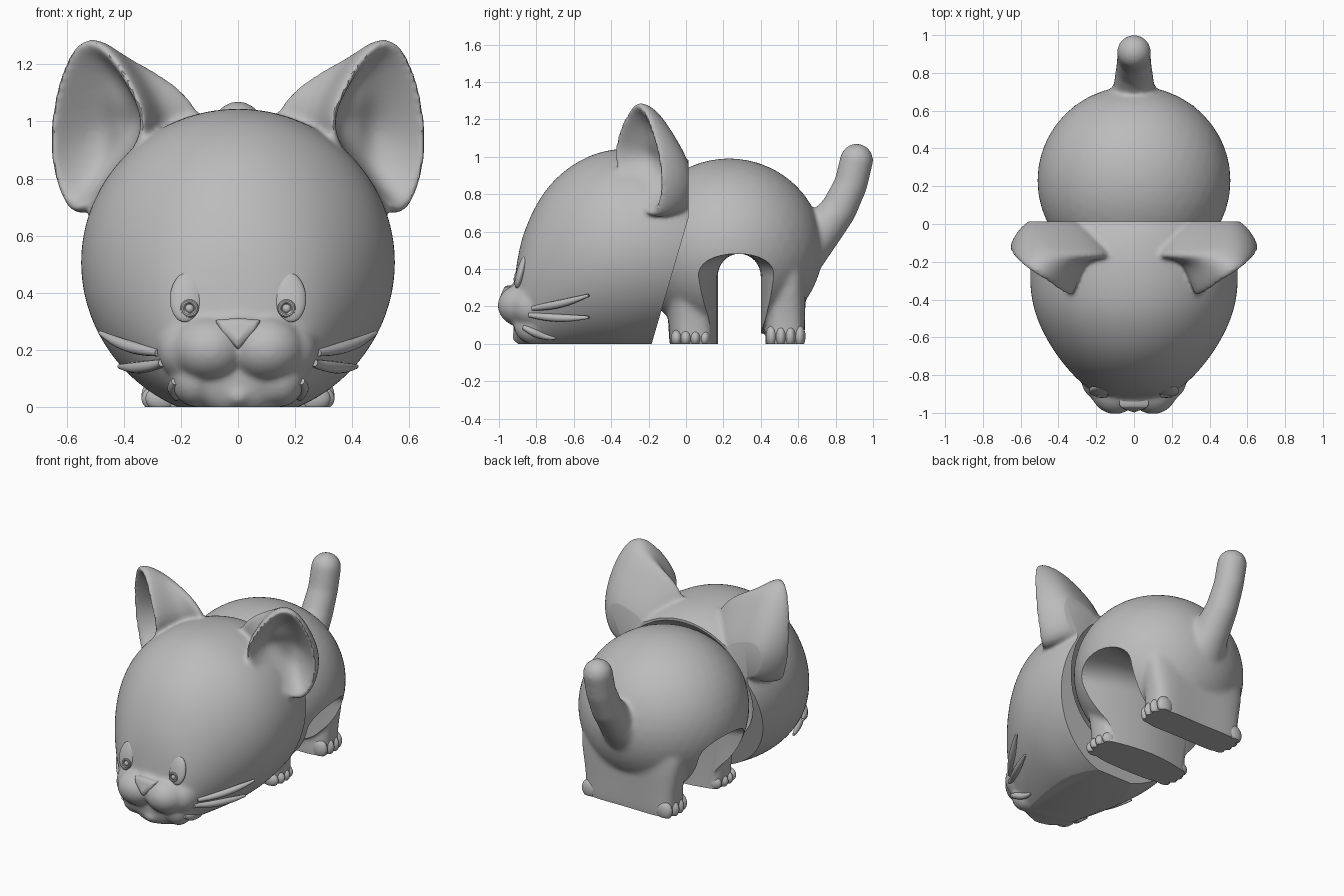
import bpy, bmesh, math
from mathutils import Vector, Matrix

cube = bpy.data.objects.get("Cube")
if cube:
    bpy.data.objects.remove(cube)

GREY = (0.5, 0.5, 0.5, 1)
mat = bpy.data.materials.new("plain grey")
mat.use_nodes = True
mat.diffuse_color = GREY
mat.node_tree.nodes["Principled BSDF"].inputs["Base Color"].default_value = GREY


def select(objs):
    bpy.ops.object.select_all(action='DESELECT')
    for o in objs:
        o.select_set(True)
    bpy.context.view_layer.objects.active = objs[0]


def make(name, bm):
    bmesh.ops.recalc_face_normals(bm, faces=bm.faces)
    me = bpy.data.meshes.new(name)
    bm.to_mesh(me)
    bm.free()
    me.materials.append(mat)
    ob = bpy.data.objects.new(name, me)
    bpy.context.collection.objects.link(ob)
    return ob


def modify(ob, kind, **settings):
    m = ob.modifiers.new(kind, kind)
    for key, value in settings.items():
        setattr(m, key, value)
    select([ob])
    bpy.ops.object.modifier_apply(modifier=m.name)


def ball(name, c, r, tilt=0):
    bm = bmesh.new()
    m = Matrix.Translation(c) @ Matrix.Rotation(tilt, 4, 'Y') @ Matrix.Diagonal((*r, 1))
    bmesh.ops.create_icosphere(bm, subdivisions=4, radius=1, matrix=m)
    return make(name, bm)


def loft(name, rings, levels=2):
    bm = bmesh.new()
    loops = [[bm.verts.new(p) for p in ring] for ring in rings]
    n = len(loops[0])
    for a, b in zip(loops, loops[1:]):
        for i in range(n):
            bm.faces.new((a[i], a[(i + 1) % n], b[(i + 1) % n], b[i]))
    for end in (loops[0], loops[-1]):
        bm.faces.new(end)
    ob = make(name, bm)
    if levels:
        modify(ob, 'SUBSURF', levels=levels)
    return ob


def fuse(name, objs, iterations):
    select(objs)
    bpy.ops.object.join()
    ob = objs[0]
    ob.name = name
    modify(ob, 'REMESH', mode='VOXEL', voxel_size=0.011)
    modify(ob, 'SMOOTH', factor=0.5, iterations=iterations)
    return ob


def trim(ob, point, normal):
    bm = bmesh.new()
    bm.from_mesh(ob.data)
    cut = bmesh.ops.bisect_plane(bm, geom=bm.verts[:] + bm.edges[:] + bm.faces[:],
                                 plane_co=point, plane_no=normal, clear_outer=True)
    edges = [e for e in cut["geom_cut"] if isinstance(e, bmesh.types.BMEdge)]
    bmesh.ops.holes_fill(bm, edges=edges)
    bm.to_mesh(ob.data)
    bm.free()


def carve(ob, cutter):
    modify(ob, 'BOOLEAN', operation='DIFFERENCE', solver='EXACT', object=cutter)
    bpy.data.objects.remove(cutter)


def finish(ob):
    ob.data.materials.clear()
    ob.data.materials.append(mat)
    for p in ob.data.polygons:
        p.material_index = 0
    select([ob])
    bpy.ops.object.shade_smooth_by_angle(angle=math.radians(35))


TURN = [2 * math.pi * i / 24 for i in range(24)]


# Body: round trunk, two leg pairs, tail
def leg_pair(y, lean, pinch):
    rings = []
    for z, hx, hy, power in ((-.08, .32, .135, .6), (.02, .32, .135, .6), (.15, .325, .13, .65),
                             (.28, .355, .13, .75), (.42, .37, .125, .9), (.55, .28, .08, 1)):
        ring = []
        for t in TURN:
            c, s = (math.copysign(abs(v) ** power, v) for v in (math.cos(t), math.sin(t)))
            ring.append((hx * c, y + lean * z + hy * s * (1 - pinch * (1 - c * c)), z))
        rings.append(ring)
    return loft("legs", rings, 1)


BODY_C, BODY_R = (0, .23, .51), Vector((.512, .502, .482))
parts = [ball("trunk", BODY_C, BODY_R), leg_pair(.045, -.08, 0), leg_pair(.528, .05, .25)]
tail = ((.56, .47, .17), (.71, .585, .112), (.815, .715, .097), (.88, .85, .09), (.912, .982, .09))
for (y0, z0, r0), (y1, z1, r1) in zip(tail, tail[1:]):
    for k in range(6):
        f = k / 5
        r = r0 + (r1 - r0) * f
        parts.append(ball("tail", (0, y0 + (y1 - y0) * f, z0 + (z1 - z0) * f), (r, r, r)))
body = fuse("body_with_legs_and_tail", parts, 25)
trim(body, (0, 0, 0), (0, 0, -1))

# Flared archway between front and back legs
rings = []
for k in range(-8, 9):
    x = k * .08
    hw = .115 + .09 * (x / .45) ** 2
    cy = .285 - .01 * abs(x) / .45
    arch = [math.pi * i / 16 for i in range(17)]
    rings.append([(x, cy - hw, -.1)]
                 + [(x, cy - hw * math.cos(a), .36 + .122 * math.sin(a)) for a in arch]
                 + [(x, cy + hw, -.1)])
carve(body, loft("arch_cutter", rings, 0))
finish(body)

# Toes along the outer side of each foot
for s, side in ((1, "left"), (-1, "right")):
    for label, y0, h in (("front", -.05, .075), ("back", .458, .1)):
        toes = [ball("toe", (s * (.29 - .014 * abs(i - 1.5)), y0 + .05 * i, h * .4), (.055, .031, h * .6))
                for i in range(4)]
        select(toes)
        bpy.ops.object.join()
        toes[0].name = f"{label}_{side}_toes"
        trim(toes[0], (0, 0, 0), (0, 0, -1))
        finish(toes[0])

# Head: sections from muzzle to nape (y, half width, bottom, top)
sections = ((-.925, .08, .08, .28), (-.91, .15, .02, .40), (-.885, .22, -.02, .55), (-.84, .285, -.04, .67),
            (-.78, .345, -.05, .79), (-.7, .41, -.05, .89), (-.6, .475, -.05, .97), (-.48, .53, -.05, 1.03),
            (-.35, .558, -.05, 1.053), (-.2, .556, -.025, 1.05), (-.08, .535, 0, 1.03),
            (.02, .505, .02, .99), (.12, .46, .04, .93))
rings = [[(w * math.cos(t), y, (lo + hi) / 2 + (hi - lo) / 2 * math.sin(t)) for t in TURN]
         for y, w, lo, hi in sections]
parts = [loft("skull", rings)]

# Ears: hollow bowl, thick rim, rounded back running into the skull
rim = [Vector(p) for p in ((.29, -.40, .97), (.38, -.37, 1.15), (.46, -.30, 1.27), (.55, -.25, 1.31),
                           (.625, -.19, 1.19), (.67, -.13, .97), (.65, -.12, .79), (.575, -.17, .62), (.42, -.32, .8))]
centre = sum(rim, Vector()) / len(rim)
steps = ((.2, (-.09, .11, 0)), (.5, (-.08, .1, 0)), (.78, (-.03, .04, 0)), (.92, (.005, -.005, 0)),
         (1.0, (0, 0, 0)), (1.01, (-.025, .06, 0)), (.87, (-.09, .155, -.01)),
         (.75, (-.2, .165, -.03)), (.6, (-.36, .17, -.09)))
for s in (1, -1):
    rings = []
    for scale, (dx, dy, dz) in steps:
        pts = [centre + (p - centre) * scale
               + Vector((dx, dy * min(1.2, 1.1 - 1.6 * (p.z - centre.z)), dz)) for p in rim]
        rings.append([(s * p.x, p.y, p.z) for p in pts])
    parts.append(loft("ear", rings))
    # Cheeks
    parts.append(ball("cheek", (s * .1, -.865, .205), (.135, .142, .118)))
    parts.append(ball("outer_cheek", (s * .165, -.82, .2), (.115, .12, .115)))
    parts.append(ball("jowl", (s * .15, -.82, .1), (.085, .1, .1)))
parts += [ball("bridge", (0, -.87, .27), (.13, .1, .06)), ball("chin", (0, -.87, .04), (.055, .06, .045))]
head = fuse("head_with_ears", parts, 14)
trim(head, (0, 0, 0), (0, 0, -1))
trim(head, (0, .014, 0), (0, 1, 0))
trim(head, (0, 0, .63), (0, .96, -.28))
carve(head, ball("neck_cutter", BODY_C, BODY_R * 1.045))
finish(head)


def surface(origin, direction):
    hit, point, _, _ = head.ray_cast(Vector(origin), Vector(direction))
    return point if hit else Vector(origin)


# Nose: rounded downward triangle, leaning back
outline = ((-.08, .305), (0, .312), (.08, .305), (.065, .27), (0, .2), (-.065, .27))
rings = [[(x * k, y + .2 * (z - .25), .27 + (z - .27) * k) for x, z in outline]
         for y, k in ((-.9, 1), (-.965, 1), (-.982, .88), (-.99, .5))]
nose = loft("nose", rings, 0)
modify(nose, 'BEVEL', width=.01, segments=3)
finish(nose)

for s, side in ((1, "left"), (-1, "right")):
    # Leaf-shaped eyes with a ringed pupil
    p = surface((s * .18, -2, .385), (0, 1, 0))
    eye = ball(f"{side}_eye", (p.x, p.y + .004, p.z), (.058, .024, .088), -s * .1)
    for v in eye.data.vertices:
        v.co.y += .25 * (v.co.z - p.z)
    finish(eye)
    q = Vector((s * .17, p.y - .024, .345))
    bpy.ops.mesh.primitive_torus_add(location=q, rotation=(math.pi / 2, 0, 0), major_radius=.024,
                                     minor_radius=.008, major_segments=24, minor_segments=10)
    ring = bpy.context.object
    ring.name = f"{side}_pupil_ring"
    finish(ring)
    finish(ball(f"{side}_pupil", q, (.015, .012, .015)))

    # Whiskers lying on the cheeks, tips standing slightly proud
    for label, y0, z0, y1, z1, lift in (("upper", -.82, .19, -.52, .26, .025), ("lower", -.84, .155, -.52, .142, .03),
                                        ("short", -.87, .09, -.7, .03, 0)):
        cu = bpy.data.curves.new("whisker", 'CURVE')
        cu.dimensions = '3D'
        cu.bevel_depth = .021
        cu.use_fill_caps = True
        sp = cu.splines.new('POLY')
        sp.points.add(11)
        for i, pt in enumerate(sp.points):
            f = i / 11
            sag = -.01 * math.sin(math.pi * f)
            w = surface((s * 2, y0 + (y1 - y0) * f, z0 + (z1 - z0) * f + sag), (-s, 0, 0))
            pt.co = (w.x + s * lift * f, w.y, w.z, 1)
            pt.radius = .25 + .75 * math.sin(math.pi * (.15 + .8 * f))
        sp.use_smooth = True
        cu.materials.append(mat)
        ob = bpy.data.objects.new(f"{side}_{label}_whisker", cu)
        bpy.context.collection.objects.link(ob)
